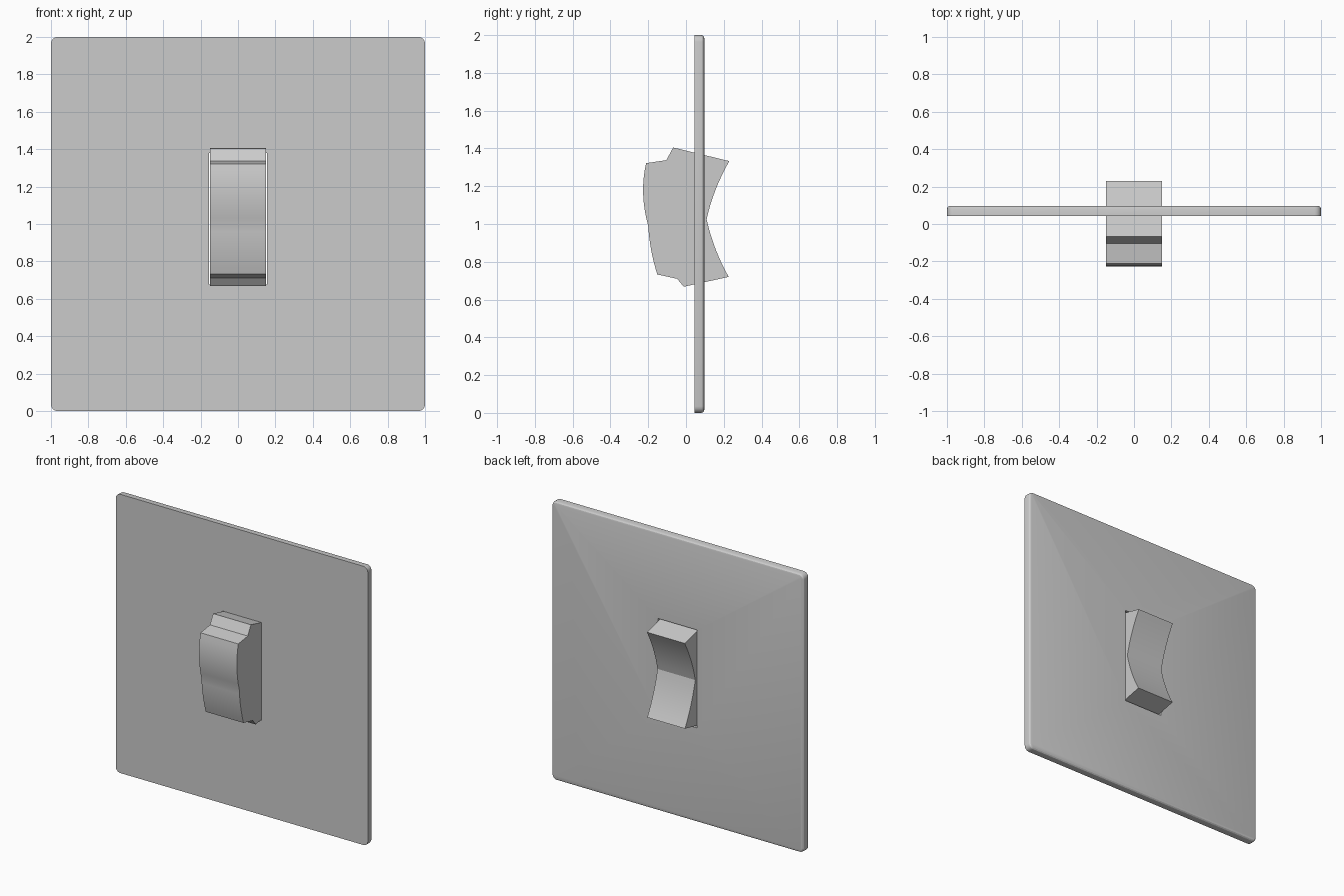
import bpy, bmesh
from mathutils import Vector

if "Cube" in bpy.data.objects:
    bpy.data.objects.remove(bpy.data.objects["Cube"])


def arc(a, m, b, n=8):
    """Curve from a to b passing through m, without its last point."""
    a, m, b = Vector(a), Vector(m), Vector(b)
    c = 2 * m - (a + b) / 2
    return [tuple((1 - t) ** 2 * a + 2 * t * (1 - t) * c + t * t * b)
            for t in (i / n for i in range(n))]


def add_object(name, bm):
    bmesh.ops.recalc_face_normals(bm, faces=bm.faces)
    mesh = bpy.data.meshes.new(name)
    bm.to_mesh(mesh)
    bm.free()
    ob = bpy.data.objects.new(name, mesh)
    bpy.context.collection.objects.link(ob)
    return ob


def box(bm, x, y0, y1, z0, z1):
    cube = bmesh.ops.create_cube(bm, size=1)
    for v in cube["verts"]:
        v.co = (v.co.x * 2 * x, y1 if v.co.y > 0 else y0, z1 if v.co.z > 0 else z0)


def smooth(ob, angle=0.5):
    bpy.ops.object.select_all(action='DESELECT')
    ob.select_set(True)
    bpy.context.view_layer.objects.active = ob
    bpy.ops.object.shade_smooth_by_angle(angle=angle)


# Wall plate: rounded corners, softened rear rim
FRONT, BACK = 0.044, 0.097
bm = bmesh.new()
box(bm, 1, FRONT, BACK, 0, 2)
corners = [e for e in bm.edges if abs(e.verts[0].co.y - e.verts[1].co.y) > 0.01]
bmesh.ops.bevel(bm, geom=corners, offset=0.035, segments=4, profile=0.5, affect='EDGES')
rim = [e for e in bm.edges if all(v.co.y > BACK - 1e-4 for v in e.verts)]
bmesh.ops.bevel(bm, geom=rim, offset=0.018, segments=3, profile=0.5, affect='EDGES')
plate = add_object("wall_plate", bm)

# Rectangular opening for the rocker
bm = bmesh.new()
box(bm, 0.155, -0.1, 0.3, 0.677, 1.38)
cutter = add_object("opening_cutter", bm)
cut = plate.modifiers.new("opening", 'BOOLEAN')
cut.operation = 'DIFFERENCE'
cut.solver = 'EXACT'
cut.object = cutter
smooth(plate)
cutter.hide_render = True
cutter.hide_set(True)

# Rocker side profile (y, z), extruded along x
profile = [(-0.068, 1.405), (-0.104, 1.338)]
profile += arc((-0.211, 1.322), (-0.227, 1.16), (-0.2, 0.99))
profile += arc((-0.2, 0.99), (-0.184, 0.86), (-0.152, 0.733))
profile += [(-0.152, 0.733), (-0.047, 0.71), (-0.012, 0.668)]
profile += arc((0.226, 0.72), (0.157, 0.866), (0.109, 1.024))
profile += arc((0.109, 1.024), (0.156, 1.18), (0.229, 1.333))
profile += [(0.229, 1.333)]
bm = bmesh.new()
face = bm.faces.new([bm.verts.new((-0.15, y, z)) for y, z in profile])
side = bmesh.ops.extrude_face_region(bm, geom=[face], use_keep_orig=True)
bmesh.ops.translate(bm, vec=(0.3, 0, 0),
                    verts=[g for g in side["geom"] if isinstance(g, bmesh.types.BMVert)])
smooth(add_object("rocker", bm), 0.4)
